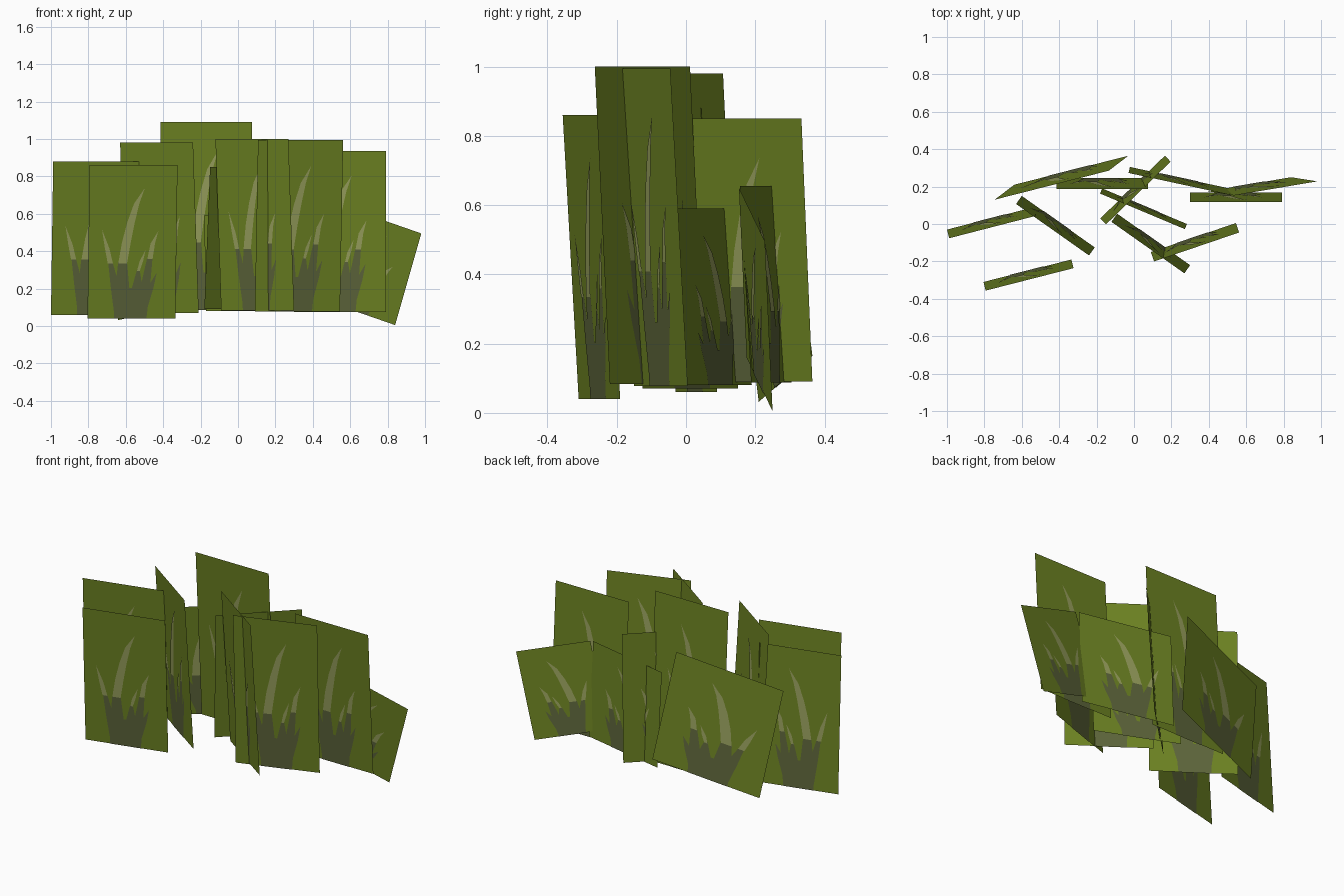
import bpy
from mathutils import Vector


def material(name, rgb):
    m = bpy.data.materials.new(name)
    m.diffuse_color = (*rgb, 1)
    return m


MATS = [material("olive_green", (0.150, 0.223, 0.016)),
        material("dark_grey_green", (0.107, 0.127, 0.042)),
        material("pale_grass", (0.305, 0.342, 0.107))]

# Upright cards: bottom edge x0, y0, x1, y1, then bottom and top height
UPRIGHT = [
    (-0.805, -0.31, -0.335, -0.19, 0.04, 0.86),
    (-1.00, -0.03, -0.535, 0.09, 0.06, 0.88),
    (-0.60, 0.15, -0.21, -0.125, 0.07, 0.98),
    (-0.415, 0.245, 0.075, 0.245, 0.085, 1.09),
    (0.30, 0.168, 0.79, 0.168, 0.075, 0.935),
    (0.09, -0.15, 0.545, 0.005, 0.078, 0.995),
    (-0.09, 0.055, 0.30, -0.22, 0.083, 1.00),
    (-0.17, 0.19, 0.283, 0.00, 0.08, 0.59),
    (-0.18, 0.03, 0.165, 0.365, 0.09, 0.85),
    (-0.022, 0.305, 0.52, 0.188, 0.088, 0.655),
]

# Cards turned in their own plane: bottom left, bottom right, top left
TURNED = [
    ((-0.64, 0.21, 0.032), (-0.03, 0.365, 0.165), (-0.745, 0.13, 0.679)),
    ((0.395, 0.175, 0.16), (0.84, 0.25, 0.005), (0.535, 0.153, 0.65)),
]

# Painted blades on each card: points (across, up, width), 0..1
DARK_BLADES = [
    [(0.48, 0.0, 0.36), (0.47, 0.12, 0.34), (0.48, 0.2, 0.26)],
    [(0.40, 0.0, 0.18), (0.39, 0.2, 0.16), (0.39, 0.37, 0.10)],
    [(0.37, 0.0, 0.12), (0.31, 0.2, 0.10), (0.25, 0.37, 0.05)],
    [(0.55, 0.0, 0.16), (0.56, 0.2, 0.12), (0.57, 0.32, 0.03)],
    [(0.60, 0.0, 0.14), (0.65, 0.2, 0.11), (0.70, 0.40, 0.06)],
    [(0.62, 0.05, 0.1), (0.71, 0.2, 0.07), (0.78, 0.30, 0.0)],
]
PALE_BLADES = [
    [(0.39, 0.36, 0.10), (0.43, 0.50, 0.10), (0.48, 0.63, 0.085),
     (0.54, 0.75, 0.06), (0.63, 0.85, 0.0)],
    [(0.70, 0.39, 0.06), (0.73, 0.49, 0.05), (0.79, 0.57, 0.0)],
    [(0.25, 0.36, 0.06), (0.21, 0.46, 0.05), (0.15, 0.58, 0.0)],
    [(0.57, 0.31, 0.03), (0.60, 0.37, 0.04), (0.65, 0.45, 0.0)],
]


def card(name, bl, br, tl):
    bl, br, tl = Vector(bl), Vector(br), Vector(tl)
    across, up = br - bl, tl - bl
    normal = across.cross(up).normalized()
    verts, faces, mats = [], [], []

    def quad(uvs, offset, mat):
        # drop repeated corners so blade tips become triangles
        uvs = [p for i, p in enumerate(uvs) if p != uvs[i - 1]]
        base = len(verts)
        verts.extend(bl + across * u + up * v + normal * offset for u, v in uvs)
        ids = list(range(base, len(verts)))
        faces.append(ids if offset >= 0 else ids[::-1])
        mats.append(mat)

    # card sheet
    quad([(0, 0), (1, 0), (1, 1), (0, 1)], 0, 0)
    # blades on both sides
    for side in (1, -1):
        for mat, blades, off in ((1, DARK_BLADES, 0.002), (2, PALE_BLADES, 0.003)):
            for blade in blades:
                for (u0, v0, w0), (u1, v1, w1) in zip(blade, blade[1:]):
                    quad([(u0 - w0 / 2, v0), (u0 + w0 / 2, v0),
                          (u1 + w1 / 2, v1), (u1 - w1 / 2, v1)], side * off, mat)

    mesh = bpy.data.meshes.new(name)
    mesh.from_pydata(verts, [], faces)
    for m in MATS:
        mesh.materials.append(m)
    for poly, mat in zip(mesh.polygons, mats):
        poly.material_index = mat
    bpy.context.collection.objects.link(bpy.data.objects.new(name, mesh))


# Upright cards lean slightly forward, square to their own width
for i, (x0, y0, x1, y1, z0, z1) in enumerate(UPRIGHT):
    h = z1 - z0
    lean = Vector((y1 - y0, x0 - x1, 0)).normalized() * 0.058 * h
    card(f"grass_card_{i + 1}", (x0, y0, z0), (x1, y1, z0),
         Vector((x0, y0, z1)) + lean)

for i, corners in enumerate(TURNED):
    card(f"turned_grass_card_{i + 1}", *corners)
